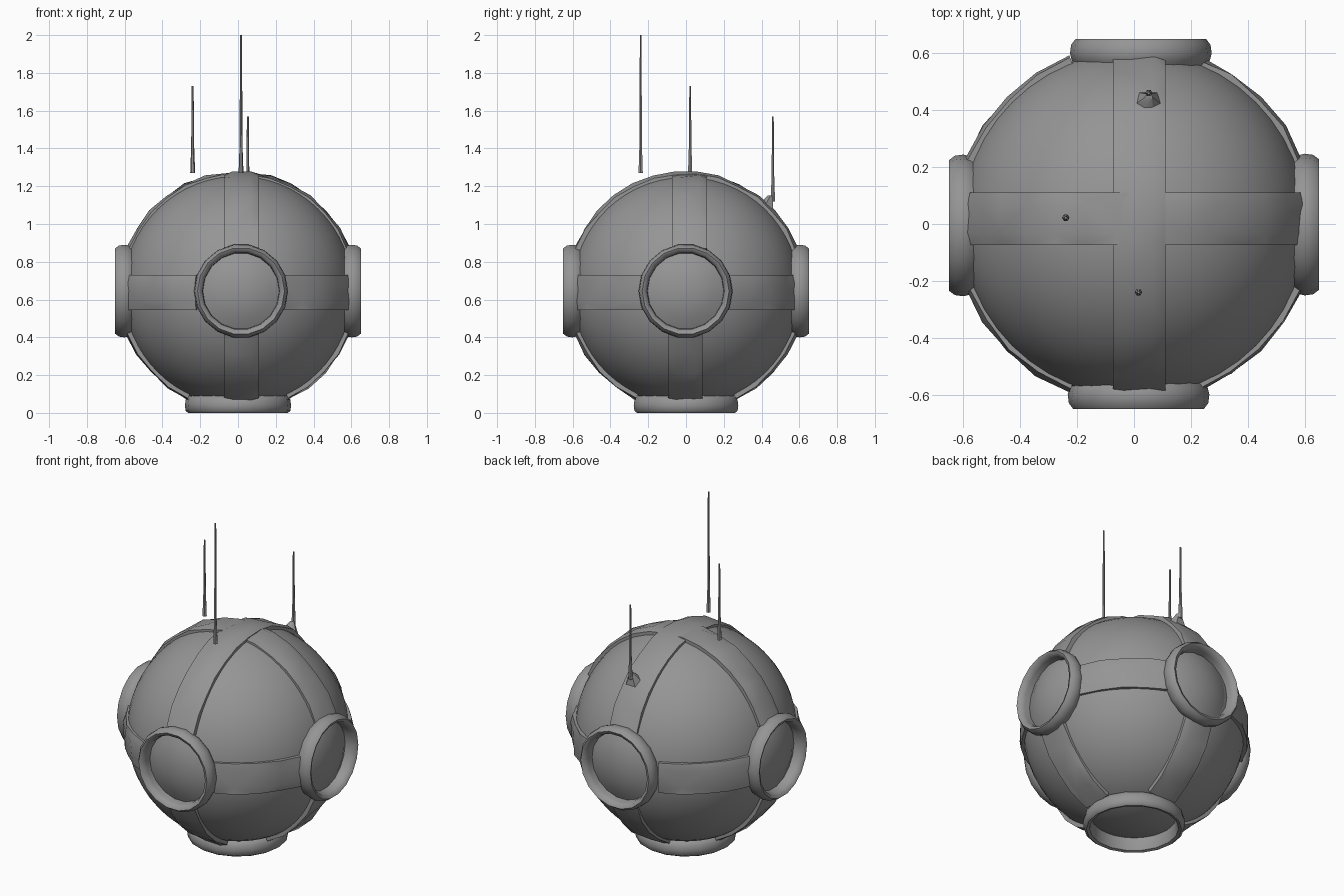
import bpy, bmesh, math, random
from mathutils import Matrix, Vector

random.seed(4)
cube = bpy.data.objects.get("Cube")
if cube:
    bpy.data.objects.remove(cube, do_unlink=True)

CENTRE = Vector((0, 0, 0.645))
BALL = 0.612
OFFSET = 0.018          # the straps sit slightly off centre
HALF = 0.092            # half the strap width

steel = bpy.data.materials.new("grey steel")
steel.use_nodes = True
GREY = (0.3, 0.3, 0.3, 1)
steel.diffuse_color = GREY
steel.node_tree.nodes["Principled BSDF"].inputs["Base Color"].default_value = GREY


def finish(bm, name, angle=50):
    bmesh.ops.recalc_face_normals(bm, faces=bm.faces)
    mesh = bpy.data.meshes.new(name)
    bm.to_mesh(mesh)
    bm.free()
    mesh.materials.append(steel)
    obj = bpy.data.objects.new(name, mesh)
    bpy.context.collection.objects.link(obj)
    bpy.ops.object.select_all(action='DESELECT')
    obj.select_set(True)
    bpy.context.view_layer.objects.active = obj
    bpy.ops.object.shade_smooth_by_angle(angle=math.radians(angle))
    return obj


def skin(bm, rows, close_rows):
    """Bridge rows of closed cross-sections; cap the ends of open runs."""
    count, n = len(rows), len(rows[0])
    for i in range(count if close_rows else count - 1):
        a, b = rows[i], rows[(i + 1) % count]
        for j in range(n):
            k = (j + 1) % n
            bm.faces.new((a[j], a[k], b[k], b[j]))
    if not close_rows:
        bm.faces.new(rows[0])
        bm.faces.new(rows[-1])


def turned(name, direction, shift, profile, sides=18):
    """Turn a closed profile (radius, distance from ball centre) about a direction."""
    bm = bmesh.new()
    rows = []
    for i in range(sides):
        a = math.tau * i / sides
        rows.append([bm.verts.new((r * math.cos(a), r * math.sin(a), d)) for r, d in profile])
    skin(bm, rows, True)
    bmesh.ops.remove_doubles(bm, verts=bm.verts, dist=0.0001)
    turn = Vector(direction).to_track_quat('Z', 'Y').to_matrix().to_4x4()
    bm.transform(Matrix.Translation(CENTRE + Vector(shift)) @ turn)
    return finish(bm, name)


def strap(name, place, start, end):
    """Raised, slightly dented strap following the ball between two angles."""
    section = [(-HALF, 0.595), (-HALF, 0.623), (-0.05, 0.631),
               (0.05, 0.632), (HALF, 0.623), (HALF, 0.595)]
    steps = max(2, round((end - start) / 11))
    bm = bmesh.new()
    rows = []
    for i in range(steps + 1):
        a = math.radians(start + (end - start) * i / steps)
        row = []
        for w, r in section:
            if r > BALL:
                r += random.uniform(-0.006, 0.006)
            row.append(bm.verts.new(CENTRE + place(w + OFFSET, r * math.cos(a), r * math.sin(a))))
        rows.append(row)
    skin(bm, rows, False)
    bmesh.ops.triangulate(bm, faces=bm.faces)
    return finish(bm, name)


def rod(name, stations):
    """Tapered six-sided rod through (x, y, z, radius) stations."""
    bm = bmesh.new()
    rows = [[bm.verts.new((x + r * math.cos(math.tau * k / 6),
                           y + r * math.sin(math.tau * k / 6), z)) for k in range(6)]
            for x, y, z, r in stations]
    skin(bm, rows, False)
    return finish(bm, name)


# Ball body
bm = bmesh.new()
bmesh.ops.create_uvsphere(bm, u_segments=48, v_segments=32, radius=BALL)
bm.transform(Matrix.Translation(CENTRE))
finish(bm, "ball_body")

# Rounded porthole rims with domed panes on four sides
rim = [(0.225, 0.55), (0.243, 0.575), (0.249, 0.6), (0.245, 0.63),
       (0.23, 0.65), (0.213, 0.643), (0.204, 0.615), (0.2, 0.55)]
pane = [(0.0, 0.632), (0.08, 0.625), (0.15, 0.606), (0.204, 0.58), (0.204, 0.55), (0.0, 0.55)]
for side, direction, shift in (("front", (0, -1, 0), (0.016, 0, 0)),
                               ("back", (0, 1, 0), (0.024, 0, 0)),
                               ("left", (1, 0, 0), (0, -0.002, 0)),
                               ("right", (-1, 0, 0), (0, -0.005, 0))):
    turned(side + "_porthole_rim", direction, shift, rim)
    turned(side + "_porthole_pane", direction, shift, pane)

# Wider foot ring underneath
foot = [(0.255, 0.55), (0.277, 0.575), (0.281, 0.605), (0.277, 0.635),
        (0.263, 0.645), (0.246, 0.64), (0.238, 0.615), (0.235, 0.55)]
turned("foot_ring", (0, 0, -1), (0, 0, 0), foot)

# Straps between the rims
around = lambda w, c, s: Vector((c, s, w - 0.025))
for i, side in enumerate(("left_back", "right_back", "right_front", "left_front")):
    strap(side + "_side_strap", around, 90 * i + 21, 90 * i + 69)

across = lambda w, c, s: Vector((c, w, s))
strap("top_cross_strap", across, 21, 159)
under = lambda w, c, s: Vector((c, w - 0.022, s))
strap("right_lower_strap", under, 201, 245)
strap("left_lower_strap", under, 295, 339)

along = lambda w, c, s: Vector((w, c, s))
strap("top_long_strap", along, 21, 159)
strap("front_lower_strap", along, 201, 245)
strap("back_lower_strap", along, 295, 339)

# Tapered antennas
for name, x, y, low, high in (("front_antenna", 0.016, -0.24, 1.27, 2.0),
                              ("right_antenna", -0.24, 0.022, 1.27, 1.73),
                              ("back_antenna", 0.052, 0.46, 1.12, 1.57)):
    rod(name, [(x, y, low, 0.013), (x, y, low + 0.06, 0.011),
               (x, y, low + 0.14, 0.008), (x, y, high, 0.005)])

# Sloping bracket carrying the back antenna
rod("back_antenna_bracket", [(0.05, 0.41, 1.08, 0.06), (0.052, 0.445, 1.15, 0.014)])
